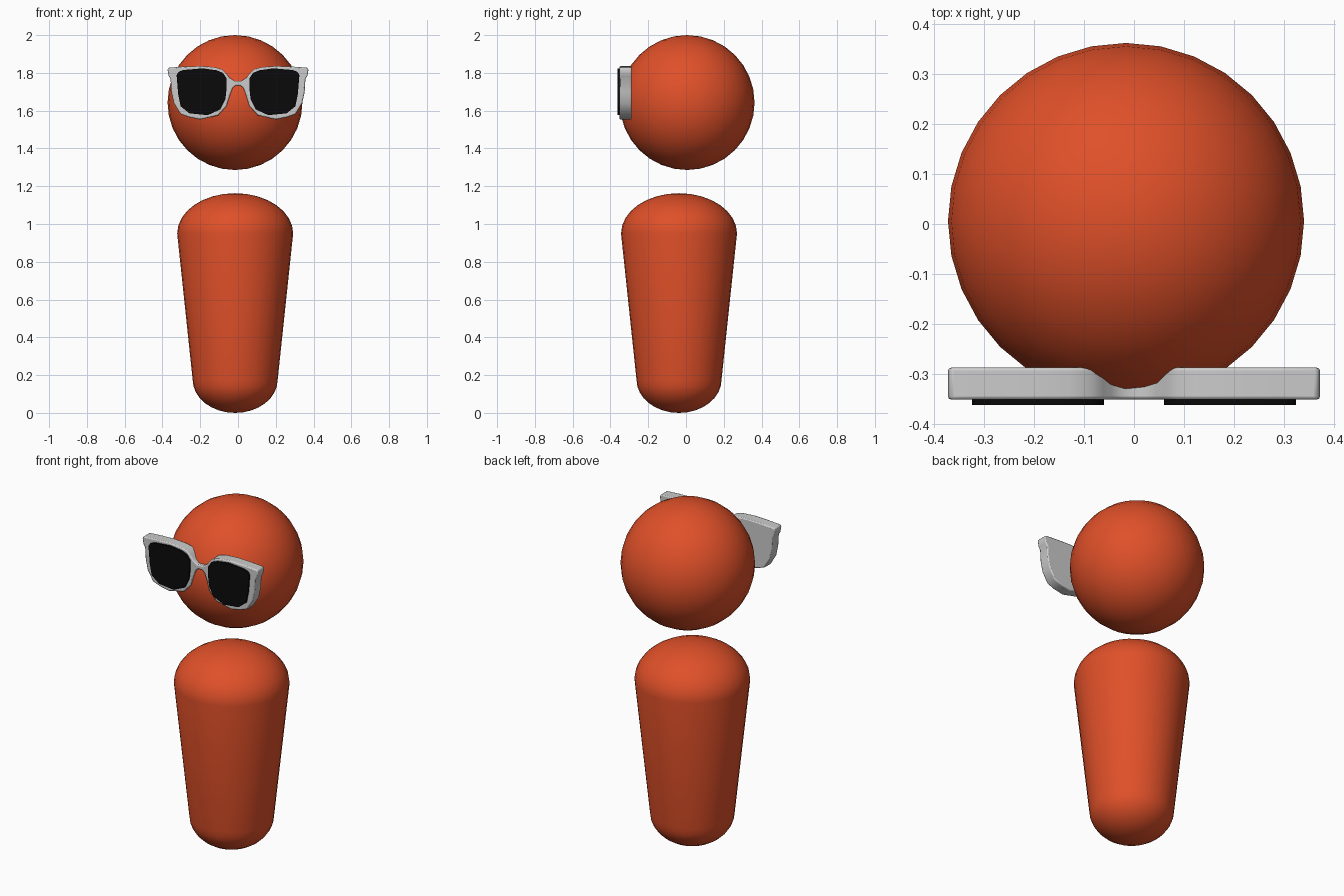
import bpy, bmesh
from math import sin, cos, pi, radians
from mathutils import Vector

if "Cube" in bpy.data.objects:
    bpy.data.objects.remove(bpy.data.objects["Cube"])


def material(name, rgb):
    m = bpy.data.materials.new(name)
    m.diffuse_color = (*rgb, 1)
    m.use_nodes = True
    m.node_tree.nodes["Principled BSDF"].inputs["Base Color"].default_value = m.diffuse_color
    return m


RED = material("red", (0.74, 0.08, 0.022))
BLACK = material("black", (0.003, 0.003, 0.003))


def finish(name, bm, mat=None, bevel=0, angle=40):
    bmesh.ops.recalc_face_normals(bm, faces=bm.faces)
    me = bpy.data.meshes.new(name)
    bm.to_mesh(me)
    bm.free()
    ob = bpy.data.objects.new(name, me)
    bpy.context.collection.objects.link(ob)
    if mat:
        me.materials.append(mat)
    if bevel:
        b = ob.modifiers.new("bevel", 'BEVEL')
        b.width, b.segments = bevel, 2
        b.limit_method, b.angle_limit = 'ANGLE', radians(60)
    bpy.ops.object.select_all(action='DESELECT')
    bpy.context.view_layer.objects.active = ob
    ob.select_set(True)
    bpy.ops.object.shade_smooth_by_angle(angle=radians(angle))
    return ob


def slab(name, outline, y_front, y_back, mat=None, bevel=0):
    """Extrude an x-z outline along y."""
    bm = bmesh.new()
    f = bm.faces.new([bm.verts.new((x, y_front, z)) for x, z in outline])
    new = bmesh.ops.extrude_face_region(bm, geom=[f])["geom"]
    verts = [v for v in new if isinstance(v, bmesh.types.BMVert)]
    bmesh.ops.translate(bm, verts=verts, vec=(0, y_back - y_front, 0))
    return finish(name, bm, mat, bevel)


# Head
bm = bmesh.new()
bmesh.ops.create_uvsphere(bm, u_segments=32, v_segments=16, radius=0.357)
bmesh.ops.translate(bm, verts=bm.verts, vec=(-0.016, 0.006, 1.643))
finish("head", bm, RED)

# Tapered body with domed ends
N = 8
profile = [(0.225 * sin(i / N * pi / 2), 0.175 - 0.175 * cos(i / N * pi / 2)) for i in range(N + 1)]
profile += [(0.307 * cos(i / N * pi / 2), 0.95 + 0.213 * sin(i / N * pi / 2)) for i in range(N + 1)]
c = Vector((-0.015, -0.037, 0))
bm = bmesh.new()
vs = [bm.verts.new(c + Vector((r, 0, z))) for r, z in profile]
es = [bm.edges.new(p) for p in zip(vs, vs[1:])]
bmesh.ops.spin(bm, geom=vs + es, cent=c, axis=(0, 0, 1), angle=2 * pi, steps=32)
bmesh.ops.remove_doubles(bm, verts=bm.verts, dist=1e-4)
finish("body", bm, RED)

# Glasses frame: half outline from bridge top around to bridge underside, then mirrored
half = [(0.02, 1.758), (0.045, 1.775), (0.062, 1.798), (0.085, 1.82), (0.13, 1.831),
        (0.2, 1.836), (0.29, 1.833), (0.368, 1.828), (0.373, 1.815), (0.367, 1.783),
        (0.357, 1.768), (0.353, 1.7), (0.34, 1.64), (0.305, 1.582), (0.26, 1.565),
        (0.2, 1.553), (0.105, 1.575), (0.06, 1.625), (0.04, 1.69), (0.028, 1.72),
        (0.012, 1.733)]
outline = half + [(-x, z) for x, z in reversed(half)]
slab("glasses_frame", outline, -0.352, -0.288, bevel=0.006)

# Lenses
lens = [(0.325, 1.788), (0.315, 1.805), (0.29, 1.815), (0.188, 1.824), (0.115, 1.814),
        (0.08, 1.8), (0.061, 1.772), (0.06, 1.72), (0.067, 1.66), (0.093, 1.607),
        (0.161, 1.576), (0.257, 1.586), (0.304, 1.623), (0.317, 1.69)]
for side, s in (("left", 1), ("right", -1)):
    slab(side + "_lens", [(s * x, z) for x, z in lens], -0.363, -0.34, BLACK)
